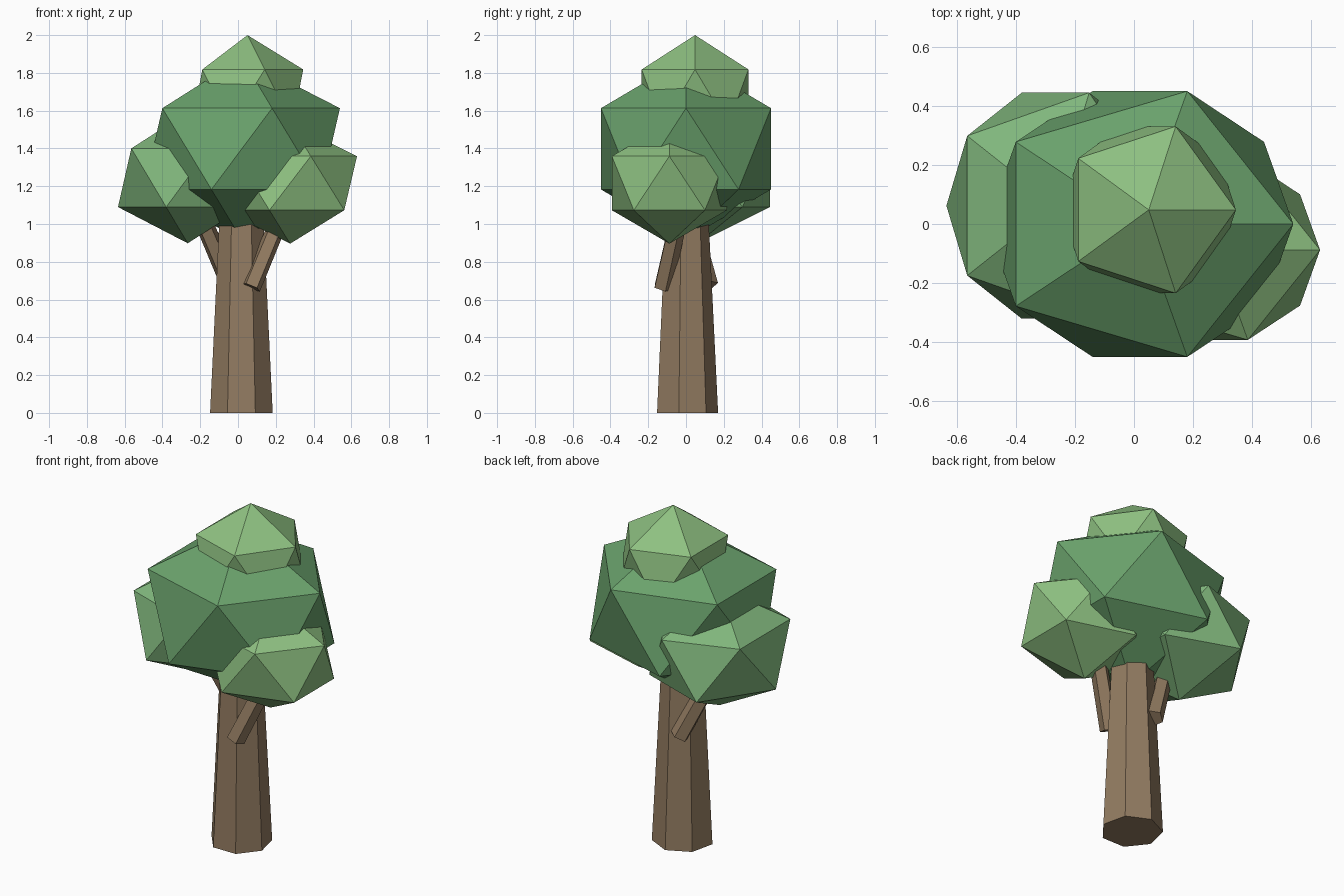
import bpy, bmesh
from mathutils import Vector, Matrix

if "Cube" in bpy.data.objects:
    bpy.data.objects.remove(bpy.data.objects["Cube"])


def material(name, rgb):
    m = bpy.data.materials.new(name)
    m.diffuse_color = (*rgb, 1)
    m.use_nodes = True
    m.node_tree.nodes["Principled BSDF"].inputs["Base Color"].default_value = m.diffuse_color
    return m


def finish(bm, name, mat):
    me = bpy.data.meshes.new(name)
    bm.to_mesh(me)
    bm.free()
    me.materials.append(mat)
    ob = bpy.data.objects.new(name, me)
    bpy.context.collection.objects.link(ob)
    return ob


def limb(name, start, end, r1, r2, sides, mat):
    """Tapered prism running from start to end."""
    start, end = Vector(start), Vector(end)
    axis = end - start
    turn = Vector((0, 0, 1)).rotation_difference(axis).to_matrix().to_4x4()
    place = Matrix.Translation((start + end) / 2) @ turn
    bm = bmesh.new()
    bmesh.ops.create_cone(bm, cap_ends=True, segments=sides, radius1=r1,
                          radius2=r2, depth=axis.length, matrix=place)
    return finish(bm, name, mat)


def leaf_clump(name, centre, size, mat):
    """Stretched 20-sided ball."""
    bm = bmesh.new()
    place = Matrix.Translation(centre) @ Matrix.Diagonal((*size, 1))
    bmesh.ops.create_icosphere(bm, subdivisions=1, radius=1, matrix=place)
    return finish(bm, name, mat)


bark = material("bark", (0.29, 0.20, 0.12))
dark_leaf = material("dark_leaf", (0.144, 0.36, 0.15))
mid_leaf = material("mid_leaf", (0.216, 0.468, 0.202))
light_leaf = material("light_leaf", (0.27, 0.53, 0.22))

# Trunk and two branches
limb("trunk", (0.018, 0, 0), (0.018, 0, 1.08), 0.17, 0.117, 7, bark)
limb("right_branch", (0.07, -0.123, 0.665), (0.23, -0.037, 1.05), 0.053, 0.05, 5, bark)
limb("left_branch", (-0.04, 0.118, 0.675), (-0.20, 0.015, 1.05), 0.053, 0.05, 5, bark)

# Foliage
leaf_clump("main_canopy", (0.02, 0, 1.398), (0.581, 0.529, 0.481), dark_leaf)
leaf_clump("left_canopy", (-0.266, 0.062, 1.245), (0.413, 0.45, 0.347), mid_leaf)
leaf_clump("right_canopy", (0.276, -0.088, 1.216), (0.396, 0.358, 0.32), light_leaf)
leaf_clump("top_canopy", (0.05, 0.048, 1.671), (0.33, 0.332, 0.329), light_leaf)
